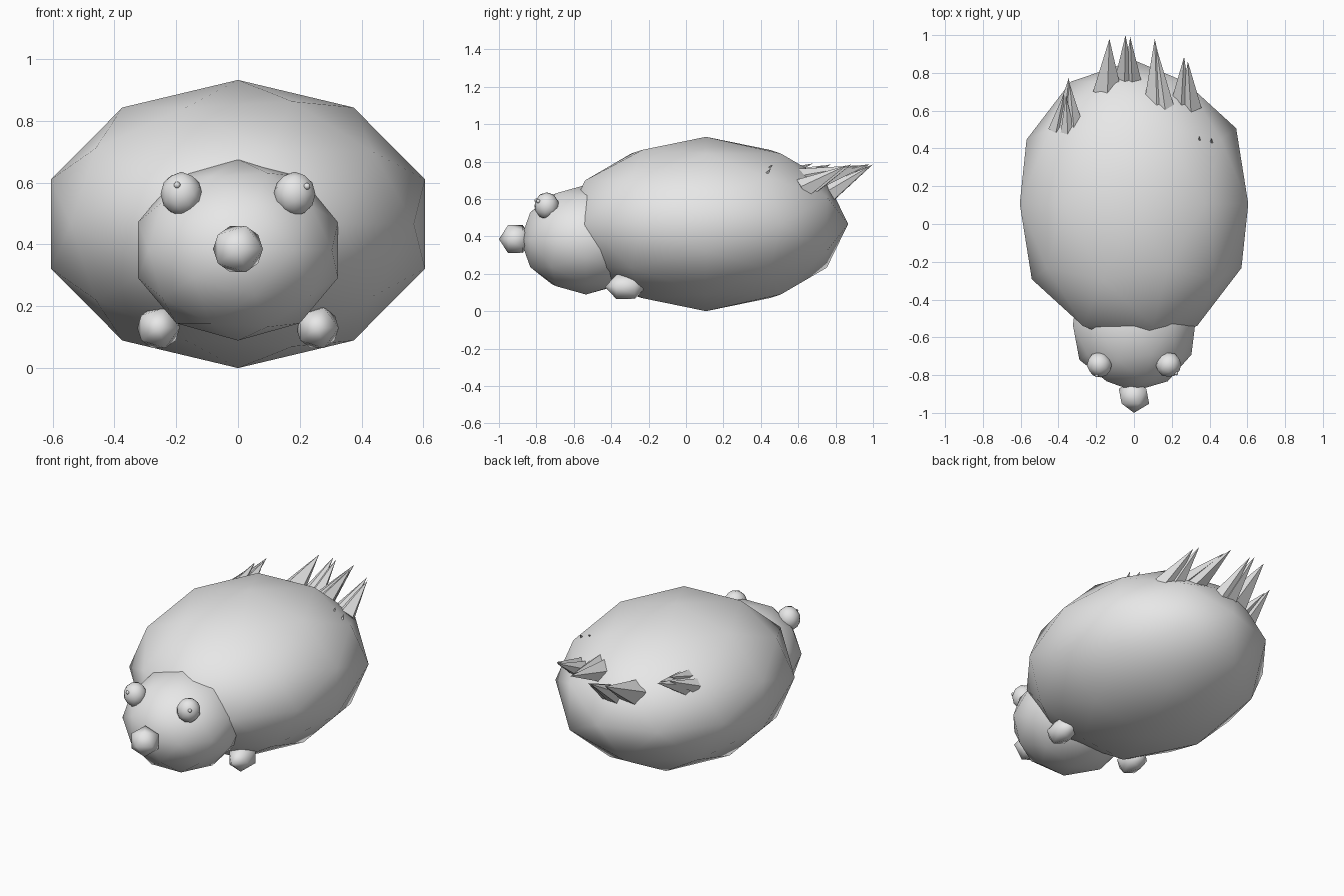
import bpy
import math
from mathutils import Vector

cube = bpy.data.objects.get("Cube")
if cube:
    bpy.data.objects.remove(cube, do_unlink=True)

grey = bpy.data.materials.new("light_grey")
grey.use_nodes = True
grey.diffuse_color = (0.8, 0.8, 0.8, 1)
grey.node_tree.nodes["Principled BSDF"].inputs["Base Color"].default_value = (0.8, 0.8, 0.8, 1)


def ball(name, centre, radii, detail, turn=0):
    """Smooth icosphere with its pole facing forward; radii are x, y, z."""
    bpy.ops.mesh.primitive_ico_sphere_add(subdivisions=detail, radius=1, location=centre,
                                          rotation=(math.pi / 2, 0, turn))
    obj = bpy.context.object
    obj.name = name
    rx, ry, rz = radii
    obj.scale = (rx, rz, ry)
    obj.data.materials.append(grey)
    bpy.ops.object.shade_smooth()
    return obj


def spike(name, base, tip, radius, sides=5):
    """Flat-sided cone from base centre to tip."""
    base, tip = Vector(base), Vector(tip)
    axis = tip - base
    bpy.ops.mesh.primitive_cone_add(vertices=sides, radius1=radius, radius2=0,
                                    depth=axis.length, location=(base + tip) / 2)
    obj = bpy.context.object
    obj.name = name
    obj.rotation_euler = axis.to_track_quat('Z', 'Y').to_euler()
    obj.data.materials.append(grey)


# Body, head and nose
ball("body", (0, 0.107, 0.466), (0.636, 0.76, 0.466), 2)
ball("head", (0, -0.535, 0.382), (0.34, 0.35, 0.293), 2)
ball("nose", (0, -0.912, 0.385), (0.09, 0.088, 0.088), 1)

# Paired eyes and feet
for side, label in ((1, "left"), (-1, "right")):
    ball(label + "_eye", (side * 0.183, -0.745, 0.563), (0.068, 0.066, 0.072), 2, side * 0.5)
    ball(label + "_foot", (side * 0.257, -0.323, 0.13), (0.077, 0.11, 0.077), 1)
ball("left_pupil", (0.223, -0.79, 0.588), (0.011, 0.011, 0.011), 2)
ball("right_pupil", (-0.197, -0.80, 0.592), (0.011, 0.011, 0.011), 2)

# Back spikes: base centre, tip, radius
spikes = [
    ((-0.14, 0.71, 0.645), (-0.13, 0.98, 0.785), 0.08),
    ((-0.05, 0.75, 0.62), (-0.045, 1.0, 0.785), 0.06),
    ((-0.01, 0.75, 0.62), (-0.02, 0.99, 0.78), 0.055),
    ((0.12, 0.65, 0.685), (0.11, 0.98, 0.785), 0.07),
    ((0.17, 0.57, 0.70), (0.12, 0.93, 0.78), 0.06),
    ((0.25, 0.64, 0.65), (0.265, 0.885, 0.785), 0.06),
    ((0.30, 0.62, 0.65), (0.285, 0.86, 0.78), 0.06),
    ((-0.37, 0.53, 0.68), (-0.345, 0.775, 0.785), 0.06),
    ((-0.32, 0.52, 0.70), (-0.34, 0.74, 0.78), 0.055),
    ((-0.35, 0.46, 0.71), (-0.36, 0.68, 0.79), 0.045),
    ((-0.41, 0.50, 0.68), (-0.37, 0.69, 0.77), 0.045),
    ((0.35, 0.40, 0.72), (0.345, 0.465, 0.785), 0.022),
    ((0.41, 0.40, 0.69), (0.41, 0.455, 0.765), 0.022),
]
for i, (base, tip, radius) in enumerate(spikes):
    spike("back_spike_%d" % (i + 1), base, tip, radius)
